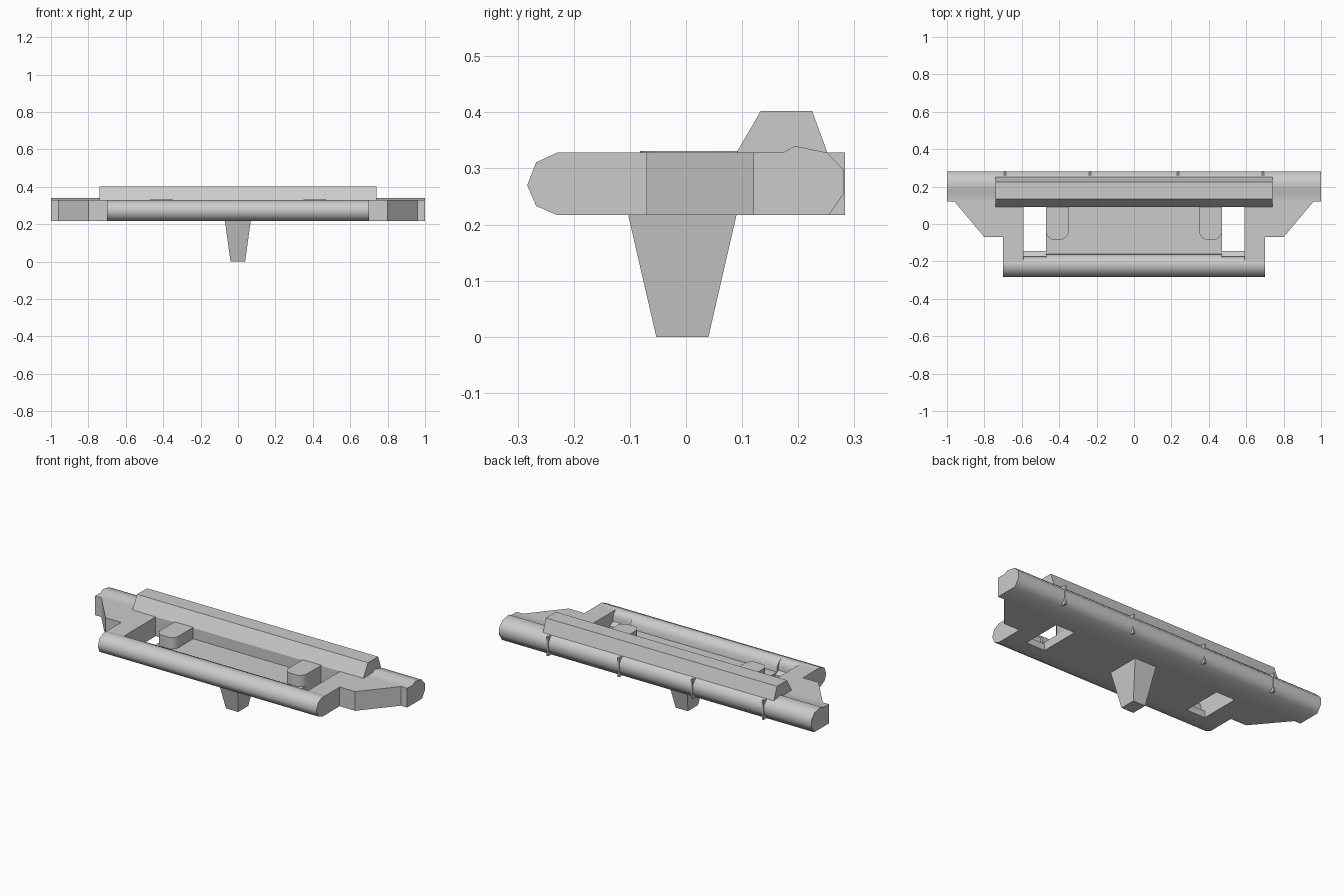
import bpy, bmesh, math
from mathutils import Vector

cube = bpy.data.objects.get("Cube")
if cube:
    bpy.data.objects.remove(cube, do_unlink=True)

COLOUR = (0.6, 0.6, 0.6, 1)
grey = bpy.data.materials.new("plain_grey")
grey.use_nodes = True
grey.diffuse_color = COLOUR
grey.node_tree.nodes["Principled BSDF"].inputs["Base Color"].default_value = COLOUR

BOTTOM, TOP, FLOOR = 0.217, 0.328, 0.265


def loft(name, start, end, smooth=0):
    """Solid between two matching rings of points."""
    bm = bmesh.new()
    a = [bm.verts.new(p) for p in start]
    b = [bm.verts.new(p) for p in end]
    bm.faces.new(a)
    bm.faces.new(b)
    for i in range(len(a)):
        j = (i + 1) % len(a)
        bm.faces.new((a[i], a[j], b[j], b[i]))
    bmesh.ops.recalc_face_normals(bm, faces=bm.faces)
    mesh = bpy.data.meshes.new(name)
    bm.to_mesh(mesh)
    bm.free()
    mesh.materials.append(grey)
    obj = bpy.data.objects.new(name, mesh)
    bpy.context.collection.objects.link(obj)
    if smooth:
        bpy.ops.object.select_all(action="DESELECT")
        obj.select_set(True)
        bpy.context.view_layer.objects.active = obj
        bpy.ops.object.shade_smooth_by_angle(angle=math.radians(smooth))
    return obj


def along_x(name, profile, x0, x1, smooth=0):
    return loft(name, [(x0, y, z) for y, z in profile],
                [(x1, y, z) for y, z in profile], smooth)


def along_z(name, outline, z0, z1, smooth=0):
    return loft(name, [(x, y, z0) for x, y in outline],
                [(x, y, z1) for x, y in outline], smooth)


def rect(a0, a1, b0, b1):
    return [(a0, b0), (a1, b0), (a1, b1), (a0, b1)]


# Rounded bars along the front and back edges
along_x("front_bar", [
    (-0.175, BOTTOM), (-0.23, BOTTOM), (-0.267, 0.233), (-0.283, 0.27),
    (-0.267, 0.311), (-0.23, TOP), (-0.2, TOP), (-0.182, 0.315), (-0.175, 0.29)],
    -0.7, 0.7, 60)
along_x("back_bar", [
    (0.12, BOTTOM), (0.12, TOP), (0.172, TOP), (0.194, 0.34), (0.252, TOP),
    (0.281, 0.297), (0.281, 0.255), (0.255, BOTTOM)], -1, 1, 60)

# Recessed floor, its rounded front edge and the deck behind it
along_x("recess_floor", rect(-0.175, 0.09, BOTTOM, FLOOR), -0.47, 0.47)
along_x("recess_front_edge", [
    (-0.2, FLOOR), (-0.2, TOP), (-0.178, 0.318), (-0.164, 0.295), (-0.16, FLOOR)],
    -0.47, 0.47, 60)
along_x("rear_deck", rect(0.09, 0.12, BOTTOM, TOP), -0.59, 0.59)

# Raised ridge on the deck
along_x("ridge", [(0.09, TOP), (0.133, 0.402), (0.225, 0.402), (0.252, TOP)],
        -0.74, 0.74)

for side, s in (("left", 1), ("right", -1)):
    # Stepped and tapered side plate
    along_z(side + "_wing", [(s * x, y) for x, y in (
        (0.59, -0.2), (0.7, -0.2), (0.7, -0.07), (0.8, -0.07),
        (0.96, 0.12), (0.59, 0.12))], BOTTOM, TOP)
    # Sill at the front of each opening
    along_x(side + "_opening_sill", [
        (-0.175, BOTTOM), (-0.175, 0.27), (-0.145, 0.255), (-0.145, BOTTOM)],
        s * 0.47, s * 0.59)
    # Block with clipped front corners
    along_z(side + "_block", [(s * x, y) for x, y in (
        (0.35, 0.095), (0.35, -0.05), (0.362, -0.07), (0.38, -0.082),
        (0.44, -0.082), (0.458, -0.07), (0.47, -0.05), (0.47, 0.095))],
        FLOOR, 0.331, 40)
    # Thin square ribs on the rear edge
    for place, x in (("inner", 0.235), ("outer", 0.69)):
        along_x(f"{side}_{place}_rib", rect(0.2, 0.283, BOTTOM, TOP),
                s * x - 0.005, s * x + 0.005)

# Tapered peg underneath
loft("peg",
     [(x, y, 0) for x, y in rect(-0.04, 0.038, -0.053, 0.04)],
     [(x, y, BOTTOM) for x, y in rect(-0.07, 0.068, -0.103, 0.09)])
